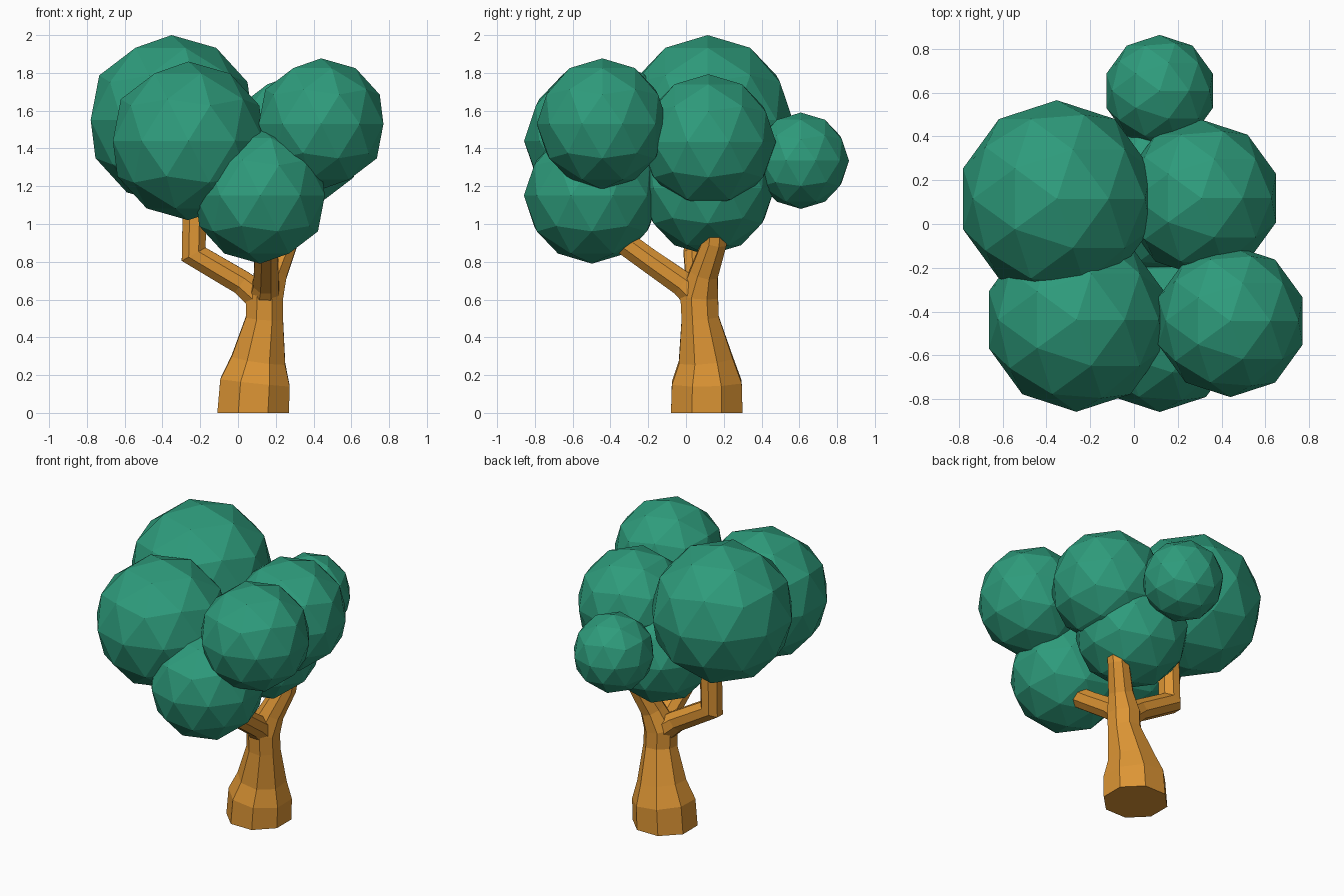
import bpy, bmesh, math
from mathutils import Vector

if "Cube" in bpy.data.objects:
    bpy.data.objects.remove(bpy.data.objects["Cube"])


def material(name, color):
    m = bpy.data.materials.new(name)
    m.diffuse_color = (*color, 1)
    m.use_nodes = True
    m.node_tree.nodes["Principled BSDF"].inputs["Base Color"].default_value = m.diffuse_color
    return m


LEAF = material("leaf_green", (0.027, 0.33, 0.2))
BARK = material("bark_orange", (0.72, 0.3, 0.035))


def add_object(name, bm, mat):
    bmesh.ops.recalc_face_normals(bm, faces=bm.faces[:])
    mesh = bpy.data.meshes.new(name)
    bm.to_mesh(mesh)
    bm.free()
    mesh.materials.append(mat)
    obj = bpy.data.objects.new(name, mesh)
    bpy.context.collection.objects.link(obj)
    return obj


def limb(name, path, sides=8):
    """Faceted tube through (x, y, z, radius) points, first and last ring level with the path."""
    bm = bmesh.new()
    pts = [Vector(p[:3]) for p in path]
    rings = []
    for i, p in enumerate(pts):
        before = (p - pts[i - 1]).normalized() if i else Vector()
        after = (pts[i + 1] - p).normalized() if i < len(pts) - 1 else Vector()
        turn = Vector((0, 0, 1)).rotation_difference((before + after).normalized())
        if p.z == 0:
            turn.identity()
        ring = []
        for k in range(sides):
            a = 2 * math.pi * (k + 0.5) / sides
            ring.append(bm.verts.new(p + turn @ (Vector((math.cos(a), math.sin(a), 0)) * path[i][3])))
        rings.append(ring)
    for lo, hi in zip(rings, rings[1:]):
        for k in range(sides):
            n = (k + 1) % sides
            bm.faces.new((lo[k], lo[n], hi[n], hi[k]))
    bm.faces.new(rings[0][::-1])
    bm.faces.new(rings[-1])
    return add_object(name, bm, BARK)


# Flared trunk continuing into the right-hand branch
limb("trunk", [(0.08, 0.11, 0, 0.205), (0.09, 0.11, 0.16, 0.2), (0.108, 0.105, 0.28, 0.155),
               (0.14, 0.075, 0.5, 0.107), (0.14, 0.07, 0.62, 0.108),
               (0.185, 0.095, 0.74, 0.082), (0.25, 0.15, 0.9, 0.07), (0.27, 0.16, 1.05, 0.07)])

# Left branch with an elbow, and front branch
limb("left_branch", [(0.13, 0.07, 0.6, 0.085), (0.02, 0.065, 0.69, 0.07),
                     (-0.235, 0.06, 0.84, 0.078), (-0.225, 0.06, 1.25, 0.07)])
limb("front_branch", [(0.14, 0.07, 0.61, 0.09), (0.148, -0.02, 0.685, 0.072),
                      (0.15, -0.2, 0.81, 0.068), (0.15, -0.42, 0.97, 0.068)])

# Foliage clumps: name, centre, radius
CLUMPS = [
    ("foliage_left_back", (-0.352, 0.115, 1.55), 0.45),
    ("foliage_left_front", (-0.263, -0.437, 1.44), 0.42),
    ("foliage_right_front", (0.44, -0.443, 1.53), 0.347),
    ("foliage_right_back", (0.308, 0.118, 1.435), 0.358),
    ("foliage_centre_low", (0.115, 0.115, 1.19), 0.355),
    ("foliage_back_small", (0.117, 0.608, 1.335), 0.255),
    ("foliage_front_low", (0.117, -0.498, 1.15), 0.36),
]
for name, centre, radius in CLUMPS:
    bm = bmesh.new()
    bmesh.ops.create_icosphere(bm, subdivisions=2, radius=radius)
    add_object(name, bm, LEAF).location = centre
